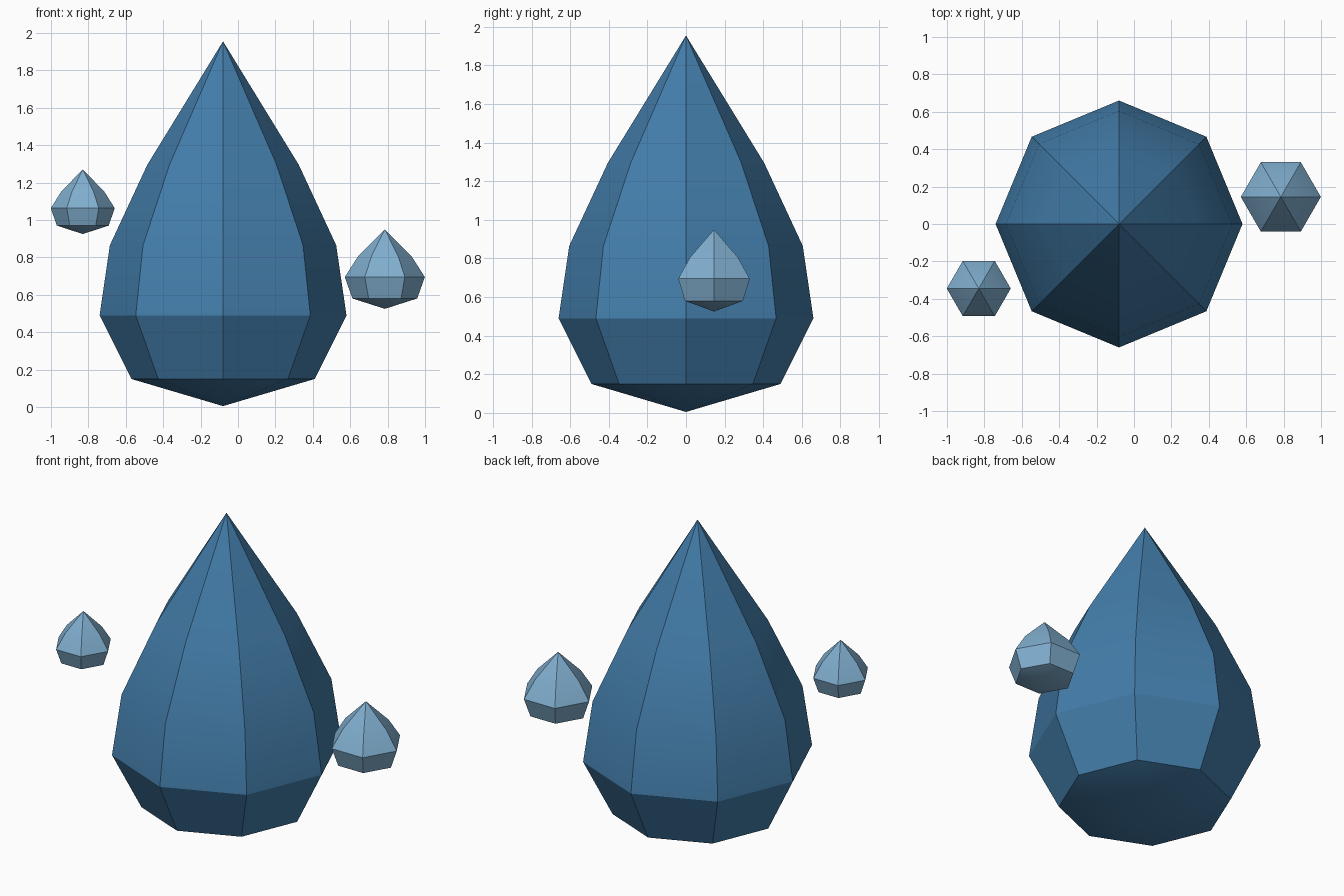
import bpy, bmesh, math

cube = bpy.data.objects.get("Cube")
if cube:
    bpy.data.objects.remove(cube, do_unlink=True)


def material(name, color):
    m = bpy.data.materials.new(name)
    m.use_nodes = True
    m.diffuse_color = color
    m.node_tree.nodes["Principled BSDF"].inputs["Base Color"].default_value = color
    return m


def drop(name, sides, center, profile, mat):
    """Lathe a (radius, z) profile that starts and ends in a point."""
    bm = bmesh.new()
    bottom = bm.verts.new((0, 0, profile[0][1]))
    top = bm.verts.new((0, 0, profile[-1][1]))
    rings = []
    for r, z in profile[1:-1]:
        angles = [math.tau * i / sides for i in range(sides)]
        rings.append([bm.verts.new((r * math.cos(a), r * math.sin(a), z)) for a in angles])
    for i in range(sides):
        j = (i + 1) % sides
        bm.faces.new((bottom, rings[0][j], rings[0][i]))
        for low, high in zip(rings, rings[1:]):
            bm.faces.new((low[i], low[j], high[j], high[i]))
        bm.faces.new((rings[-1][i], rings[-1][j], top))
    mesh = bpy.data.meshes.new(name)
    bm.to_mesh(mesh)
    bm.free()
    mesh.materials.append(mat)
    obj = bpy.data.objects.new(name, mesh)
    obj.location = center
    bpy.context.collection.objects.link(obj)
    # Soften only the shallow bends along the profile
    bpy.ops.object.select_all(action="DESELECT")
    obj.select_set(True)
    bpy.context.view_layer.objects.active = obj
    bpy.ops.object.shade_smooth_by_angle(angle=math.radians(30))
    return obj


deep_blue = material("deep blue", (0.056, 0.205, 0.402, 1))
pale_blue = material("pale blue", (0.216, 0.423, 0.62, 1))

# Large drop
drop("large_drop", 8, (-0.08, 0, 0),
     [(0, 0.005), (0.49, 0.15), (0.66, 0.49), (0.605, 0.865), (0.405, 1.295), (0, 1.955)],
     deep_blue)

# Two small droplets share one profile at different sizes
droplet = [(0, 0), (0.405, 0.13), (0.5, 0.4), (0.335, 0.66), (0, 1)]
for name, center, width, height in (
        ("left_droplet", (0.785, 0.145, 0.525), 0.428, 0.425),
        ("right_droplet", (-0.83, -0.345, 0.925), 0.342, 0.345)):
    drop(name, 6, center, [(r * width, z * height) for r, z in droplet], pale_blue)
